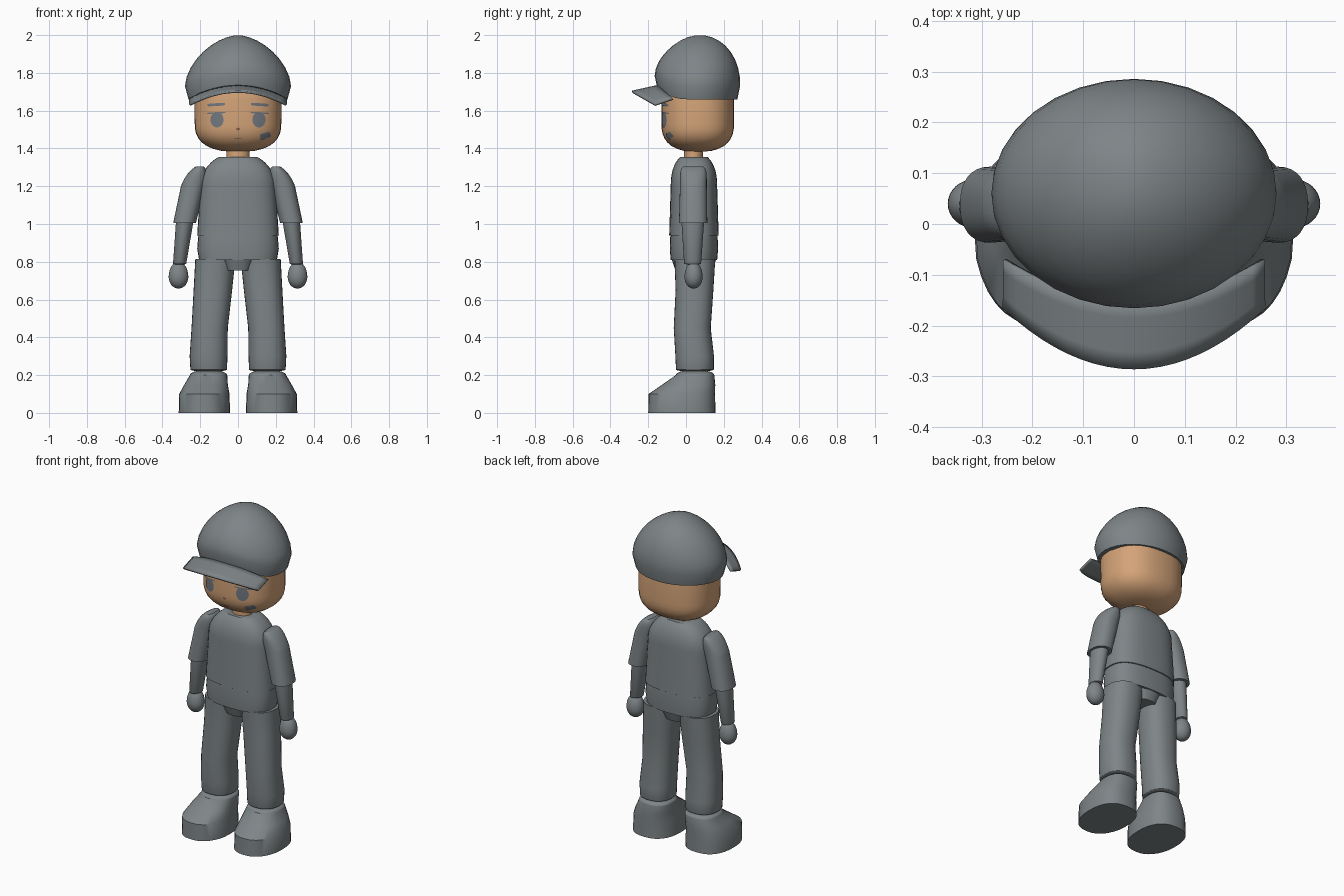
import bpy, bmesh, math
from mathutils import Vector
from mathutils.bvhtree import BVHTree

if "Cube" in bpy.data.objects:
    bpy.data.objects.remove(bpy.data.objects["Cube"])


def material(name, *rgb):
    made = bpy.data.materials.new(name)
    made.use_nodes = True
    made.diffuse_color = (*rgb, 1)
    made.node_tree.nodes["Principled BSDF"].inputs["Base Color"].default_value = (*rgb, 1)
    return made


GREY = material("slate grey", .21, .235, .245)
SKIN = material("tan skin", .66, .37, .19)
FEATURE = material("face grey", .17, .19, .22)
BROWN = material("lip brown", .25, .12, .06)


def finish(bm, name, mat):
    bmesh.ops.recalc_face_normals(bm, faces=bm.faces)
    mesh = bpy.data.meshes.new(name)
    bm.to_mesh(mesh)
    bm.free()
    mesh.materials.append(mat)
    ob = bpy.data.objects.new(name, mesh)
    bpy.context.collection.objects.link(ob)
    bpy.ops.object.select_all(action="DESELECT")
    ob.select_set(True)
    bpy.context.view_layer.objects.active = ob
    bpy.ops.object.shade_smooth_by_angle(angle=math.radians(40))
    return ob


def superellipse(power, count):
    """Unit outline: round at power two, boxier above it."""
    def bend(value):
        return math.copysign(abs(value) ** (2 / power), value)
    angles = [math.tau * i / count for i in range(count)]
    return [(bend(math.cos(a)), bend(math.sin(a))) for a in angles]


def bridge(bm, lower, upper):
    for i in range(len(lower)):
        bm.faces.new((lower[i - 1], lower[i], upper[i], upper[i - 1]))


def dome(height, px=2, py=2, cut=.995, lean=0, steps=8):
    """Rounded end, as (rise, sideways shift, x scale, y scale) steps."""
    result = []
    for i in range(1, steps + 1):
        f = math.sin(math.asin(cut) * i / steps)
        result.append((f * height, f * lean,
                       (1 - f ** px) ** (1 / px), (1 - f ** py) ** (1 / py)))
    return result


def tube(name, mat, keys, bottom=(), top=(), power=2.3, side=1, shape=None):
    """Loft key rings (x, y, z, x radius, y radius) and add rounded ends."""
    def ends(key, cap, sign):
        x, y, z, rx, ry = key
        return [(x + dx, y, z + sign * dz, rx * sx, ry * sy) for dz, dx, sx, sy in cap]

    rings = ends(keys[0], bottom, -1)[::-1] + keys + ends(keys[-1], top, 1)
    bm = bmesh.new()
    loops = []
    for x, y, z, rx, ry in rings:
        points = [Vector((side * (x + rx * u), y + ry * v, z))
                  for u, v in superellipse(power, 32)]
        loops.append([bm.verts.new(shape(p) if shape else p) for p in points])
    for lower, upper in zip(loops, loops[1:]):
        bridge(bm, lower, upper)
    bm.faces.new(loops[0])
    bm.faces.new(loops[-1])
    return finish(bm, name, mat)


# Head and neck
head = tube("head", SKIN, [(0, .062, 1.53, .229, .192), (0, .062, 1.66, .23, .193)],
            dome(.148, 2.5, 2.5), dome(.2), power=2.4)
tube("neck", SKIN, [(0, .04, 1.33, .06, .05), (0, .04, 1.4, .06, .05)], power=2)


# Cap: lower edge arched above the face, crown leaning back
def arch(p):
    forward = max(0, -p.y / .165)
    p.y += .05 * max(0, p.z - 1.73)
    p.z += .2 * forward ** 2 * (2 - p.z)
    return p


tube("cap", GREY, [(0, .06, 1.66, .262, .212), (0, .06, 1.73, .281, .226)],
     top=dome(.27, 1.7, 2), power=2, shape=arch)

# Curved brim
bm = bmesh.new()
columns, rows = 20, 4
previous = None
for i in range(columns + 1):
    u = 2 * i / columns - 1
    inner = Vector((.255 * u, -.15 + .08 * u * u, 1.73 - .068 * u * u))
    outer = Vector((.255 * u, -.285 + .12 * u * u, 1.7 - .07 * u * u))
    line = [bm.verts.new(inner.lerp(outer, j / rows)) for j in range(rows + 1)]
    if previous:
        for j in range(rows):
            bm.faces.new((previous[j], line[j], line[j + 1], previous[j + 1]))
    previous = line
brim = finish(bm, "cap_brim", GREY)
solid = brim.modifiers.new("thickness", "SOLIDIFY")
solid.thickness = .012
solid.offset = 0

# Face details, laid on the front of the head
bm = bmesh.new()
bm.from_mesh(head.data)
head_surface = BVHTree.FromBMesh(bm)
bm.free()


def plate(name, mat, cx, cz, width, height, power=2, tilt=0):
    bm = bmesh.new()

    def vert(u, v):
        x, z = u * width / 2, v * height / 2
        px = cx + x * math.cos(tilt) - z * math.sin(tilt)
        pz = cz + x * math.sin(tilt) + z * math.cos(tilt)
        hit = head_surface.ray_cast(Vector((px, -1, pz)), Vector((0, 1, 0)))[0]
        return bm.verts.new((px, hit.y - .004, pz))

    outline = superellipse(power, 24)
    inside = [vert(u / 2, v / 2) for u, v in outline]
    outside = [vert(u, v) for u, v in outline]
    bridge(bm, inside, outside)
    bm.faces.new(inside)
    ob = finish(bm, name, mat)
    if sum(face.normal.y for face in ob.data.polygons) > 0:
        ob.data.flip_normals()


for label, s in (("left", 1), ("right", -1)):
    plate(label + "_eye", FEATURE, s * .111, 1.552, .07, .082)
    plate(label + "_eyelid", FEATURE, s * .115, 1.588, .1, .008, 4, -s * .05)
    plate(label + "_eyebrow", FEATURE, s * .115, 1.632, .095, .015, 4, -s * .06)
plate("cheek_patch", FEATURE, .145, 1.468, .055, .03, 5, .3)
plate("cheek_patch_end", FEATURE, .13, 1.456, .025, .022, 5, .3)
plate("nose", BROWN, 0, 1.503, .02, .014)
plate("mouth", BROWN, 0, 1.452, .045, .004)

# Torso and hips
tube("shirt", GREY, [(0, .042, .94, .216, .131), (0, .042, 1.2, .2, .123)],
     dome(.004, cut=.5), dome(.18, 2, 2.3, cut=.86), power=2.6)
tube("hips", GREY, [(0, .042, .81, .206, .123), (0, .042, .87, .216, .128),
                    (0, .042, .94, .21, .125)], power=2.6)
tube("crotch", GREY, [(0, .042, .755, .072, .098), (0, .042, .82, .105, .12)], power=2.6)


# Shoe toes narrow towards the front
def taper(p):
    centre = math.copysign(.178, p.x)
    p.x = centre + (p.x - centre) * (1 - 2 * max(0, -p.y - .06) * .43)
    return p


# Limbs
for label, s in (("left", 1), ("right", -1)):
    tube(label + "_sleeve", GREY,
         [(.283, .038, 1.005, .06, .075), (.238, .039, 1.2, .064, .071)],
         top=dome(.11, 2, 5, cut=.955, lean=-.038), side=s)
    tube(label + "_forearm", GREY,
         [(.309, .035, .79, .035, .045), (.28, .036, 1.03, .047, .061)],
         dome(.005, cut=.8), power=2, side=s)
    tube(label + "_hand", GREY, [(.315, .04, .72, .052, .048)],
         dome(.062), dome(.08), power=2, side=s)
    tube(label + "_trouser_leg", GREY,
         [(.155, .047, .23, .097, .1), (.156, .046, .3, .1, .102),
          (.15, .033, .45, .096, .098), (.133, .045, .65, .102, .1),
          (.12, .047, .815, .106, .108)],
         dome(.012, cut=.6), side=s)
    tube(label + "_shoe", GREY,
         [(.178, -.022, 0, .136, .178), (.178, -.022, .1, .133, .176),
          (.169, .015, .15, .115, .14), (.156, .048, .2, .099, .102)],
         top=dome(.028, cut=.9), power=2.5, side=s, shape=taper)
